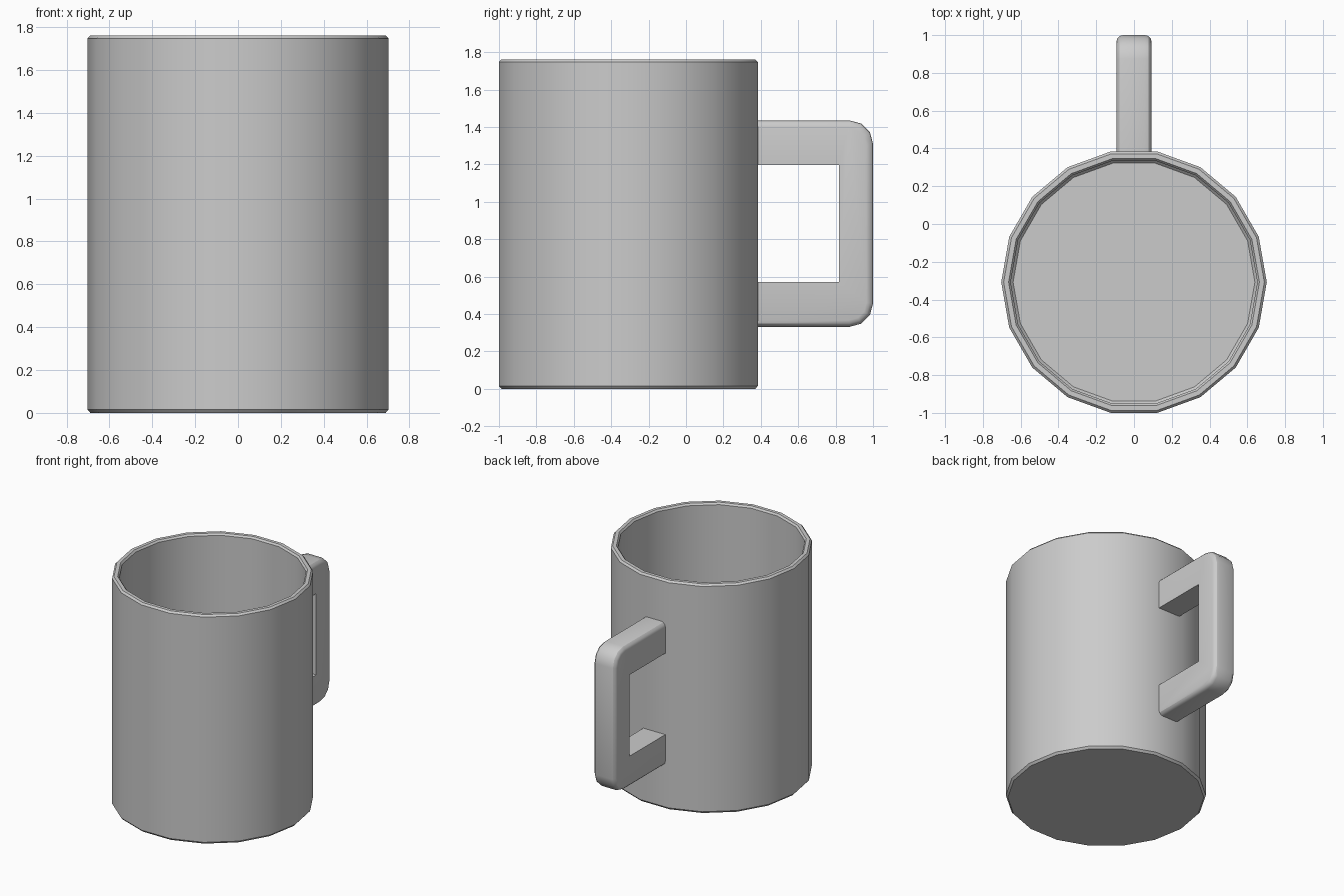
import bpy, bmesh
from math import sin, cos, pi, radians

if "Cube" in bpy.data.objects:
    bpy.data.objects.remove(bpy.data.objects["Cube"])

SIDES = 18
CY = -0.308          # centre of the cup in y


def finish(bm, name):
    bmesh.ops.recalc_face_normals(bm, faces=bm.faces)
    me = bpy.data.meshes.new(name)
    bm.to_mesh(me)
    bm.free()
    ob = bpy.data.objects.new(name, me)
    bpy.context.collection.objects.link(ob)
    bpy.ops.object.select_all(action='DESELECT')
    ob.select_set(True)
    bpy.context.view_layer.objects.active = ob
    bpy.ops.object.shade_smooth_by_angle(angle=radians(30))
    return ob


# Cup body: lathed rings (radius, z) from outer base, over the rim, to the inner floor
profile = [(0.689, 0), (0.703, 0.016), (0.703, 1.747), (0.690, 1.761),
           (0.664, 1.761), (0.653, 1.747), (0.653, 0.064), (0.640, 0.05)]
bm = bmesh.new()
rings = [[bm.verts.new((r * cos(2 * pi * i / SIDES), CY + r * sin(2 * pi * i / SIDES), z))
          for i in range(SIDES)] for r, z in profile]
for a, b in zip(rings, rings[1:]):
    for i in range(SIDES):
        j = (i + 1) % SIDES
        bm.faces.new((a[i], a[j], b[j], b[i]))
bm.faces.new(rings[0])
bm.faces.new(rings[-1])
finish(bm, "cup_body")

# Handle: C-shaped side profile with rounded outer corners, extruded across x
W, END, R = 0.093, 0.365, 0.125
TOP, BOTTOM, OUT = 1.435, 0.332, 1.0


def corner(z, a0):
    return [(OUT - R + R * cos(radians(a0 - 30 * k)), z + R * sin(radians(a0 - 30 * k)))
            for k in range(4)]


outer = [(END, TOP)] + corner(TOP - R, 90) + corner(BOTTOM + R, 0) + [(END, BOTTOM)]
inner = [(END, 0.572), (0.817, 0.572), (0.817, 1.197), (END, 1.197)]
bm = bmesh.new()
left, right = [[bm.verts.new((x, y, z)) for y, z in outer + inner] for x in (-W, W)]
bm.faces.new(left)
bm.faces.new(right)
n = len(left)
for i in range(n):
    j = (i + 1) % n
    bm.faces.new((left[i], left[j], right[j], right[i]))
bmesh.ops.recalc_face_normals(bm, faces=bm.faces)

# Soften the long outer edges of the handle
edges = [bm.edges.get((s[i], s[i + 1])) for s in (left, right) for i in range(len(outer) - 1)]
bmesh.ops.bevel(bm, geom=edges, offset=0.035, segments=3, profile=0.5, affect='EDGES')
finish(bm, "handle")
